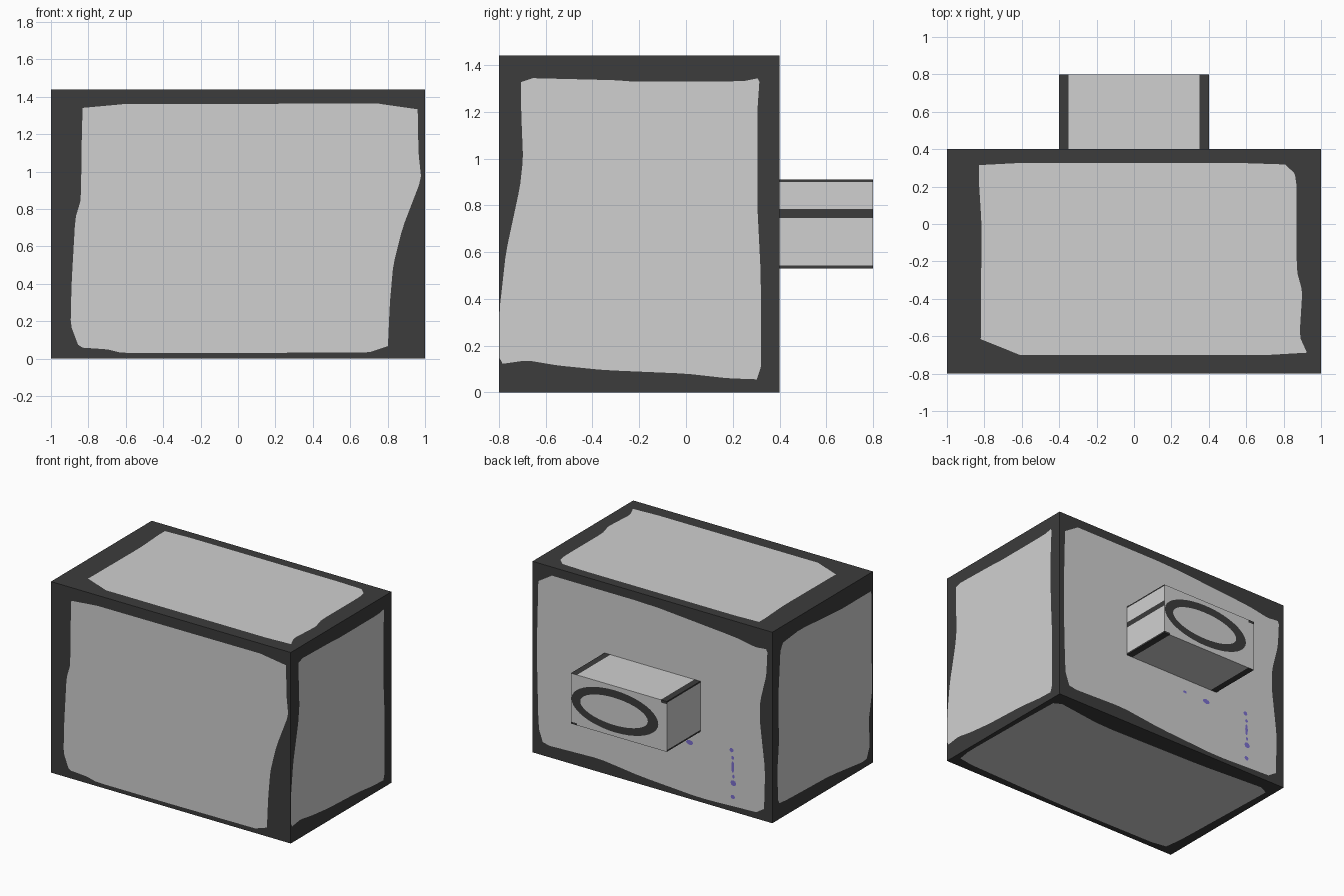
import bpy, bmesh, math
from mathutils import Vector

if "Cube" in bpy.data.objects:
    bpy.data.objects.remove(bpy.data.objects["Cube"])


def material(name, rgb):
    m = bpy.data.materials.new(name)
    m.diffuse_color = (*rgb, 1)
    m.use_nodes = True
    m.node_tree.nodes["Principled BSDF"].inputs["Base Color"].default_value = m.diffuse_color
    return m


MATS = [material("dark_grey", (0.045, 0.045, 0.045)),
        material("light_grey", (0.63, 0.63, 0.63)),
        material("purple", (0.20, 0.16, 0.62))]
DARK, LIGHT, PURPLE = range(3)


def soften(pts, t=0.12):
    """Round the corners of a hand-drawn outline by cutting them once."""
    out = []
    for i, p in enumerate(pts):
        q = pts[(i + 1) % len(pts)]
        for f in (t, 1 - t):
            out.append((p[0] + (q[0] - p[0]) * f, p[1] + (q[1] - p[1]) * f))
    return out


def rect(a0, b0, a1, b1):
    return [(a0, b0), (a1, b0), (a1, b1), (a0, b1)]


def ellipse(ca, cb, ra, rb, n=40):
    return [(ca + ra * math.cos(2 * math.pi * i / n),
             cb + rb * math.sin(2 * math.pi * i / n)) for i in range(n)]


def region(bm, axis, value, sign, colour, outline, *holes):
    """Fill a flat outline (with holes) on the plane axis = value."""
    normal = Vector((0, 0, 0))
    normal[axis] = sign
    edges = []
    for loop in (outline, *holes):
        vs = []
        for p in loop:
            co = list(p)
            co.insert(axis, value)
            vs.append(bm.verts.new(co))
        edges += [bm.edges.new((v, vs[i - 1])) for i, v in enumerate(vs)]
    res = bmesh.ops.triangle_fill(bm, use_beauty=True, edges=edges, normal=normal)
    for f in res["geom"]:
        if isinstance(f, bmesh.types.BMFace):
            f.normal_update()
            if f.normal.dot(normal) < 0:
                f.normal_flip()
            f.material_index = colour


def finish(bm, name):
    bmesh.ops.remove_doubles(bm, verts=bm.verts, dist=0.0001)
    me = bpy.data.meshes.new(name)
    bm.to_mesh(me)
    bm.free()
    for m in MATS:
        me.materials.append(m)
    bpy.context.collection.objects.link(bpy.data.objects.new(name, me))


# Main box: dark border with an irregular light panel on every side
front = [(-.83, 1.36), (.96, 1.365), (.965, 1.1), (.98, .96), (.88, .7), (.83, .5),
         (.812, .3), (.80, .035), (0, .03), (-.62, .03), (-.7, .05), (-.85, .06),
         (-.895, .18), (-.89, .4), (-.87, .75), (-.84, .85), (-.835, 1.2)]
right = [(-.705, 1.345), (-.3, 1.335), (-.24, 1.33), (.24, 1.33), (.315, 1.345),
         (.305, 1.2), (.305, .8), (.32, .5), (.32, .055), (.18, .06), (0, .08),
         (-.35, .095), (-.55, .115), (-.68, .137), (-.798, .12), (-.798, .35),
         (-.77, .6), (-.71, .88), (-.697, 1.0), (-.705, 1.2)]
top = [(-.83, .325), (.8, .325), (.86, .27), (.87, .2), (.87, -.25), (.9, -.36),
       (.885, -.6), (.93, -.7), (-.82, -.7), (-.815, 0), (-.83, .24)]
back = [(.95, 1.375), (.965, .78), (.95, .2), (.91, .085), (.44, .10), (.10, .06),
        (-.4, .03), (-.93, .05), (-.94, .38), (-.895, .75), (-.90, .9), (-.95, 1.1),
        (-.96, 1.3), (-.86, 1.29), (-.69, 1.32), (.02, 1.375)]
left = [(.30, 1.31), (.33, .9), (.32, .59), (.34, .37), (.33, .12), (.22, .11),
        (-.29, .095), (-.72, .045), (-.76, .14), (-.75, .34), (-.79, .55),
        (-.78, .93), (-.785, 1.3), (-.7, 1.30), (-.41, 1.30), (.07, 1.335)]
bottom = [(.95, .31), (.5, .25), (-.36, .27), (-.95, .31), (-.94, 0), (-.92, -.6),
          (-.9, -.75), (0, -.76), (.95, -.73), (.97, -.6), (.96, 0)]

# Small purple marks on the back: centre x, centre z, half width, half height
marks = [ellipse(*m, 8) for m in (
    (-.12, .43, .016, .010), (-.31, .425, .030, .018), (-.66, .46, .018, .016),
    (-.67, .335, .012, .045), (-.67, .405, .012, .014), (-.675, .265, .010, .014),
    (-.675, .215, .024, .022), (-.67, .11, .018, .016))]

bm = bmesh.new()
for axis, value, sign, border, panel, spots in (
        (1, -.8, -1, rect(-1, 0, 1, 1.44), front, []),
        (1, .4, 1, rect(-1, 0, 1, 1.44), back, marks),
        (0, 1, 1, rect(-.8, 0, .4, 1.44), right, []),
        (0, -1, -1, rect(-.8, 0, .4, 1.44), left, []),
        (2, 1.44, 1, rect(-1, -.8, 1, .4), top, []),
        (2, 0, -1, rect(-1, -.8, 1, .4), bottom, [])):
    panel = soften(panel)
    region(bm, axis, value, sign, DARK, border, panel)
    region(bm, axis, value, sign, LIGHT, panel, *spots)
    for s in spots:
        region(bm, axis, value, sign, PURPLE, s)
finish(bm, "main_box")

# Rear housing: small box with edge stripes and an oval ring
bm = bmesh.new()
Z0, Z1 = .53, .91


def stripes(axis, value, sign, cuts, vertical):
    """Alternate dark and light bands between the cuts, starting dark."""
    for i, (c0, c1) in enumerate(zip(cuts, cuts[1:])):
        loop = rect(.4, c0, .8, c1) if vertical else rect(c0, .4, c1, .8)
        region(bm, axis, value, sign, DARK if i % 2 == 0 else LIGHT, loop)


stripes(0, .4, 1, [Z0, .543, .745, .785, .899, Z1], True)
stripes(0, -.4, -1, [Z0, .543, .899, Z1], True)
for z, sign in ((Z1, 1), (Z0, -1)):
    stripes(2, z, sign, [-.4, -.35, .35, .4], False)

outer = ellipse(.033, .72, .362, .158)
inner = ellipse(.04, .718, .282, .103)
notched = [(.35, Z0), (.35, .545), (.4, .545), (.4, Z1), (-.35, Z1), (-.35, .89),
           (-.4, .89), (-.4, Z0)]
region(bm, 1, .8, 1, LIGHT, notched, outer)
region(bm, 1, .8, 1, DARK, outer, inner)
region(bm, 1, .8, 1, LIGHT, inner)
region(bm, 1, .8, 1, DARK, rect(.35, Z0, .4, .545))
region(bm, 1, .8, 1, DARK, rect(-.4, .89, -.35, Z1))
finish(bm, "rear_housing")
